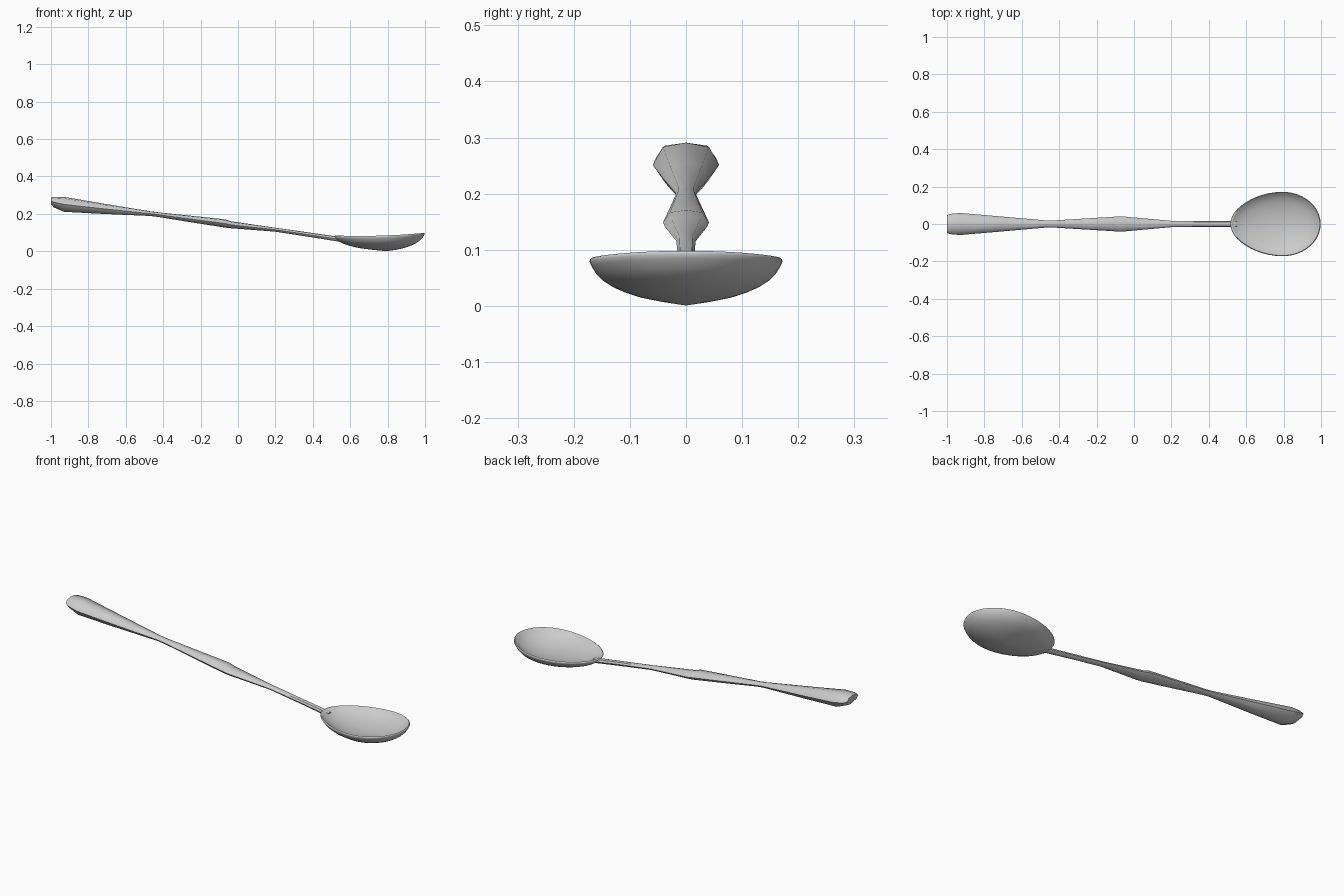
import bpy, bmesh, math

if "Cube" in bpy.data.objects:
    bpy.data.objects.remove(bpy.data.objects["Cube"])


def loft(name, rings, angle):
    """Skin closed rings of points and cap both ends."""
    bm = bmesh.new()
    vr = [[bm.verts.new(p) for p in r] for r in rings]
    n = len(rings[0])
    for a, b in zip(vr, vr[1:]):
        for i in range(n):
            j = (i + 1) % n
            bm.faces.new((a[i], a[j], b[j], b[i]))
    bm.faces.new(vr[0])
    bm.faces.new(vr[-1])
    bmesh.ops.recalc_face_normals(bm, faces=bm.faces)
    me = bpy.data.meshes.new(name)
    bm.to_mesh(me)
    bm.free()
    ob = bpy.data.objects.new(name, me)
    bpy.context.collection.objects.link(ob)
    bpy.context.view_layer.objects.active = ob
    ob.select_set(True)
    bpy.ops.object.shade_smooth_by_angle(angle=math.radians(angle))
    ob.select_set(False)
    return ob


# Handle: octagonal sections (x, half width, bottom z, top z)
SECTION = [(0, 1), (.7, .8), (1, 0), (.65, -.75), (0, -1),
           (-.65, -.75), (-1, 0), (-.7, .8)]
STATIONS = [(-1.0, .047, .252, .288), (-.985, .054, .235, .291),
            (-.93, .059, .211, .291), (-.72, .041, .200, .255),
            (-.47, .019, .189, .214), (-.43, .019, .184, .209),
            (-.25, .030, .155, .190), (-.07, .041, .127, .171),
            (-.035, .038, .123, .160), (.20, .017, .105, .126),
            (.40, .015, .074, .098), (.55, .016, .050, .076)]
handle = []
for x, w, z0, z1 in STATIONS:
    zc, h = (z0 + z1) / 2, (z1 - z0) / 2
    handle.append([(x, w * y, zc + h * z) for y, z in SECTION])
loft("handle", handle, 50)

# Bowl: egg-shaped rings from outer bottom, over the rim, to inner bottom
CX, WIDTH, N = .795, .172, 48


def bowl_ring(s, drop):
    ring = []
    for i in range(N):
        t = 2 * math.pi * i / N
        c, sn = math.cos(t), math.sin(t)
        length = .203 if c > 0 else .28
        x = CX + s * length * c
        y = s * WIDTH * sn * (1 - .1 * c * c * (c < 0))
        rim_x = CX + length * c
        rim = .082 + .017 * ((rim_x - .65) / .35) ** 2
        # blend rim height to the level middle near the centre
        z = .085 + (rim - .085) * s * s - drop
        ring.append((x, y, z))
    return ring


PROFILE = [(.01, .084), (.24, .078), (.47, .070), (.63, .061), (.76, .051),
           (.86, .040), (.93, .028), (.98, .014), (1.0, .006), (.995, .002),
           (.98, 0), (.96, .003), (.92, .010), (.84, .021), (.72, .032),
           (.55, .042), (.35, .050), (.15, .054), (.01, .055)]
loft("bowl", [bowl_ring(s, d) for s, d in PROFILE], 60)
